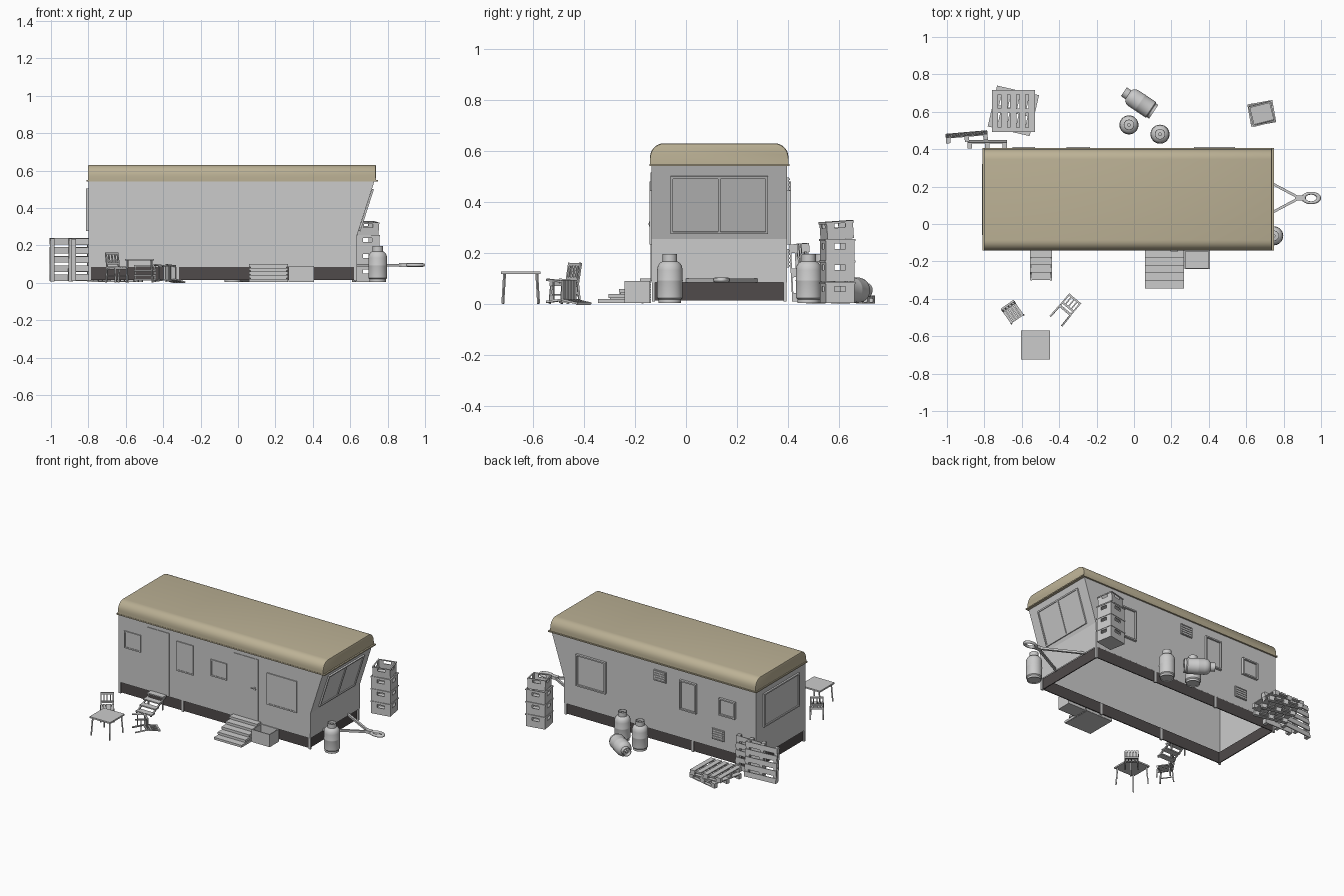
import bpy, bmesh, math
from mathutils import Matrix, Vector, Euler

if "Cube" in bpy.data.objects:
    bpy.data.objects.remove(bpy.data.objects["Cube"])

def material(name, col):
    m = bpy.data.materials.new(name)
    m.diffuse_color = (*col, 1)
    m.use_nodes = True
    m.node_tree.nodes["Principled BSDF"].inputs["Base Color"].default_value = m.diffuse_color
    return m

GREY = material("light grey", (0.6, 0.6, 0.6))
BEIGE = material("roof beige", (0.50, 0.44, 0.30))
DARK = material("dark skirt", (0.08, 0.07, 0.07))
T, RZ = Matrix.Translation, lambda d: Matrix.Rotation(math.radians(d), 4, 'Z')
RX = lambda d: Matrix.Rotation(math.radians(d), 4, 'X')

def finish(name, bm, mat, M=Matrix(), smooth=None):
    me = bpy.data.meshes.new(name)
    bmesh.ops.recalc_face_normals(bm, faces=bm.faces)
    bm.to_mesh(me)
    bm.free()
    me.materials.append(mat)
    ob = bpy.data.objects.new(name, me)
    bpy.context.collection.objects.link(ob)
    ob.matrix_world = M
    if smooth:
        bpy.ops.object.select_all(action='DESELECT')
        ob.select_set(True)
        bpy.context.view_layer.objects.active = ob
        bpy.ops.object.shade_smooth_by_angle(angle=math.radians(smooth))
    return ob

def add_box(bm, x0, x1, y0, y1, z0, z1):
    M = T(((x0 + x1) / 2, (y0 + y1) / 2, (z0 + z1) / 2)) @ Matrix.Diagonal((x1 - x0, y1 - y0, z1 - z0, 1))
    return bmesh.ops.create_cube(bm, size=1, matrix=M)['verts']

def add_beam(bm, a, b, w):
    a, b = Vector(a), Vector(b)
    M = T((a + b) / 2) @ (b - a).to_track_quat('Z', 'Y').to_matrix().to_4x4()
    bmesh.ops.create_cube(bm, size=1, matrix=M @ Matrix.Diagonal((w, w, (b - a).length, 1)))

def boxes(name, items, mat=GREY, M=Matrix(), beams=()):
    bm = bmesh.new()
    for it in items:
        add_box(bm, *it)
    for a, b, w in beams:
        add_beam(bm, a, b, w)
    return finish(name, bm, mat, M)

# caravan shell, open underneath, with a raked front end
Y0, Y1 = -0.135, 0.395
prof = [(-0.80, 0.085), (0.635, 0.085), (0.637, 0.255), (0.73, 0.545), (-0.80, 0.545)]
bm = bmesh.new()
rows = [[bm.verts.new((x, y, z)) for x, z in prof] for y in (Y0, Y1)]
for r in rows:
    bm.faces.new(r)
for i in (1, 2, 4):
    j = (i + 1) % 5
    bm.faces.new((rows[0][i], rows[0][j], rows[1][j], rows[1][i]))
finish("caravan_body", bm, GREY)

# roof with large rounding along its length, small rounding at the ends
bm = bmesh.new()
add_box(bm, -0.803, 0.738, -0.141, 0.401, 0.545, 0.63)
top = lambda e: all(v.co.z > 0.62 for v in e.verts)
long_e = [e for e in bm.edges if top(e) and abs(e.verts[0].co.x - e.verts[1].co.x) > 1]
bmesh.ops.bevel(bm, geom=long_e, offset=0.055, segments=7, profile=0.5, affect='EDGES')
end_e = [e for e in bm.edges if e.calc_length() > 0.001 and all(v.co.z > 0.55 for v in e.verts)
         and abs(e.verts[0].co.x - e.verts[1].co.x) < 0.01]
bmesh.ops.bevel(bm, geom=end_e, offset=0.008, segments=2, profile=0.5, affect='EDGES')
finish("roof", bm, BEIGE, smooth=35)
boxes("roof_lip", [(-0.81, 0.748, -0.143, 0.406, 0.541, 0.549)], BEIGE)

# skirt and support posts
boxes("skirt", [(-0.79, 0.625, -0.128, -0.122, 0.015, 0.09), (-0.79, 0.625, 0.382, 0.388, 0.015, 0.09),
                (-0.79, -0.784, -0.128, 0.388, 0.015, 0.09), (0.619, 0.625, -0.128, 0.388, 0.015, 0.09)], DARK)
boxes("support_posts", [(x, x + 0.015, y, y + 0.012, 0.01, 0.09)
                        for x in (-0.80, -0.33, 0.15, 0.62) for y in (-0.133, 0.381)])

# windows: frame bars around a thin pane; local z points outward
def window(name, cx, cy, cz, w, h, turn, d=0.015, tilt=0, mullion=False):
    a, b, f = w / 2, h / 2, 0.009
    items = [(-a, a, -b, -b + f, 0, d), (-a, a, b - f, b, 0, d),
             (-a, -a + f, -b, b, 0, d), (a - f, a, -b, b, 0, d)]
    if mullion:
        items.append((-f / 2, f / 2, -b, b, 0, d))
    items.append((-a + f, a - f, -b + f, b - f, 0.001, 0.004))
    boxes(name, items, GREY, T((cx, cy, cz)) @ RZ(turn) @ RX(90 + tilt))

for i, (x0, x1, z0, z1) in enumerate([(-0.755, -0.632, 0.33, 0.445), (-0.36, -0.237, 0.28, 0.48),
                                      (-0.108, 0.014, 0.313, 0.425), (0.314, 0.538, 0.233, 0.446)]):
    window(f"front_window_{i}", (x0 + x1) / 2, Y0, (z0 + z1) / 2, x1 - x0, z1 - z0, 0, 0.007)
for i, (x0, x1, z0, z1) in enumerate([(-0.65, -0.53, 0.32, 0.435), (-0.36, -0.235, 0.28, 0.48),
                                      (0.32, 0.54, 0.233, 0.446)]):
    window(f"back_window_{i}", (x0 + x1) / 2, Y1, (z0 + z1) / 2, x1 - x0, z1 - z0, 180, 0.016)
window("raked_window", 0.681, 0.13, 0.39, 0.38, 0.236, 90, 0.01, 17.8, True)
window("rear_window", -0.80, 0.13, 0.39, 0.38, 0.225, -90, 0.012)

# doors, handles and wall vents
for n, x0, x1, hx in (("main", 0.068, 0.248, 0.215), ("second", -0.58, -0.42, -0.45)):
    boxes(n + "_door", [(x0, x1, Y0 - 0.004, Y0 + 0.002, 0.09, 0.515)])
    if n == "main":
        boxes("door_handle", [(hx - 0.02, hx + 0.02, Y0 - 0.012, Y0 - 0.008, 0.311, 0.317),
                              (hx + 0.006, hx + 0.013, Y0 - 0.01, Y0, 0.304, 0.324)])
for n, x, z in (("upper", -0.085, 0.46), ("lower", -0.52, 0.18)):
    boxes(n + "_vent", [(x - 0.045, x + 0.045, Y1, Y1 + 0.008, z - 0.036, z + 0.036)]
          + [(x - 0.04, x + 0.04, Y1, Y1 + 0.012, z + k * 0.015 - 0.003, z + k * 0.015 + 0.003) for k in (-2, -1, 0, 1, 2)])

# tow hitch
boxes("hitch_arms", [(0.86, 0.905, 0.125, 0.153, 0.085, 0.105)],
      beams=[((0.62, 0.139 + s * 0.14, 0.093), (0.885, 0.139, 0.093), 0.014) for s in (-1, 1)])
bpy.ops.mesh.primitive_torus_add(location=(0.947, 0.139, 0.095), major_radius=0.04, minor_radius=0.012,
                                 major_segments=24, minor_segments=8)
ring = bpy.context.object
ring.name, ring.scale = "hitch_ring", (1.02, 0.64, 0.8)
ring.data.materials.append(GREY)
bpy.ops.object.shade_smooth_by_angle(angle=math.radians(60))

# solid main steps, box beside them, open second steps
boxes("main_steps", [(0.06, 0.267, -0.139 - 0.041 * (i + 1), -0.137, 0.005 + 0.02 * (4 - i), 0.02 + 0.02 * (4 - i)) for i in range(5)]
      + [(0.068, 0.259, -0.139 - 0.041 * (i + 1) + 0.006, -0.139, 0.004, 0.01 + 0.02 * (4 - i)) for i in range(5)])
boxes("step_side_box", [(0.27, 0.405, -0.24, -0.14, 0.005, 0.012), (0.27, 0.405, -0.24, -0.234, 0.005, 0.09),
                        (0.27, 0.405, -0.146, -0.14, 0.005, 0.09), (0.27, 0.276, -0.24, -0.14, 0.005, 0.09),
                        (0.399, 0.405, -0.24, -0.14, 0.005, 0.09)])
boxes("second_steps", [(-0.556, -0.438, -0.14 - 0.04 * (i + 1), -0.14 - 0.04 * i, 0.086 - 0.025 * i, 0.094 - 0.025 * i) for i in range(4)]
      + [(x - 0.004, x + 0.004, -0.175, -0.167, 0.003, 0.09) for x in (-0.55, -0.444)],
      beams=[((x, -0.30, 0.008), (x, -0.14, 0.085), 0.009) for x in (-0.55, -0.444)])

# gas bottles: lathed body, hollow valve guard
def gas_bottle(name, M):
    pts = [(0, 0.006), (0.041, 0.006), (0.041, 0), (0.044, 0), (0.044, 0.014), (0.05, 0.02), (0.05, 0.085), (0.051, 0.088),
           (0.05, 0.091), (0.05, 0.128), (0.047, 0.145), (0.039, 0.157), (0.028, 0.163), (0.028, 0.192),
           (0.025, 0.192), (0.025, 0.164), (0.009, 0.166), (0.009, 0.185), (0, 0.185)]
    bm = bmesh.new()
    vs = [bm.verts.new((r, 0, z)) for r, z in pts]
    es = [bm.edges.new(p) for p in zip(vs, vs[1:])]
    bmesh.ops.spin(bm, geom=vs + es, cent=(0, 0, 0), axis=(0, 0, 1), angle=math.tau, steps=28)
    bmesh.ops.remove_doubles(bm, verts=bm.verts, dist=0.0003)
    finish(name, bm, GREY, M, 40)

gas_bottle("front_gas_bottle", T((0.747, -0.063, 0.005)))
gas_bottle("back_gas_bottle_a", T((-0.027, 0.53, 0.005)))
gas_bottle("back_gas_bottle_b", T((0.139, 0.48, 0.005)))
gas_bottle("fallen_gas_bottle", T((0.105, 0.60, 0.055)) @ RZ(146) @ Matrix.Rotation(math.pi / 2, 4, 'Y'))

# crates with hand holes
def crate(name, M, a=0.065, b=0.057, h=0.083, t=0.005):
    items = [(-a, a, -b, b, 0, t)]
    for s in (-1, 1):
        ys, xs = sorted((s * b, s * (b - t))), sorted((s * a, s * (a - t)))
        for z0, z1 in ((0, 0.045), (0.066, h)):
            items += [(-a, a, *ys, z0, z1), (*xs, -b, b, z0, z1)]
        for q in (-1, 1):
            items += [(*sorted((q * a, q * 0.025)), *ys, 0.045, 0.066), (*xs, *sorted((q * b, q * 0.022)), 0.045, 0.066)]
        rim = 0.003
        items += [(-a - rim, a + rim, *sorted((s * b, s * (b + rim))), h - 0.008, h),
                  (*sorted((s * a, s * (a + rim))), -b, b, h - 0.008, h)]
    boxes(name, items, GREY, M)

for i in range(3):
    crate(f"stacked_crate_{i}", T((0.683, 0.592, 0.004 + 0.084 * i)) @ RZ(10))
crate("top_crate", T((0.683, 0.592, 0.255)) @ RZ(14) @ RX(4), 0.058, 0.053, 0.07)

# pallets
def pallet(name, M, a=0.115, b=0.112):
    w = 0.017
    items = [(-a + k * (2 * a - 2 * w) / 4, -a + k * (2 * a - 2 * w) / 4 + 2 * w, -b, b, 0.026, 0.032) for k in range(5)]
    items += [(-a, a, y - 0.012, y + 0.012, 0.020, 0.026) for y in (-b + 0.012, 0, b - 0.012)]
    items += [(x - w, x + w, y - 0.012, y + 0.012, 0.006, 0.020) for x in (-a + w, 0, a - w) for y in (-b + 0.012, 0, b - 0.012)]
    items += [(-a, a, y - 0.012, y + 0.012, 0, 0.006) for y in (-b + 0.012, 0, b - 0.012)]
    boxes(name, items, GREY, M)

STAND = Matrix(((0, 1, 0), (0, 0, 1), (1, 0, 0))).to_4x4()
pallet("lying_pallet_lower", T((-0.645, 0.605, 0.003)) @ RZ(-13))
pallet("lying_pallet_upper", T((-0.645, 0.605, 0.036)) @ RX(1))
pallet("leaning_pallet_outer", T((-0.893, 0.45, 0.122)) @ RZ(5) @ RX(5) @ STAND)
pallet("leaning_pallet_inner", T((-0.785, 0.410, 0.122)) @ RX(3) @ STAND, 0.112, 0.105)

# table
boxes("table", [(-0.604, -0.45, -0.725, -0.57, 0.118, 0.128)],
      beams=[((-0.527 + sx * 0.07, -0.647 + sy * 0.07, 0.002), (-0.527 + sx * 0.063, -0.647 + sy * 0.063, 0.12), 0.008)
             for sx in (-1, 1) for sy in (-1, 1)])

# slatted chairs, one upright and one tipped onto its back
def chair(name, M):
    items = [(-0.042 + k * 0.0172, -0.042 + k * 0.0172 + 0.0145, -0.042, 0.04, 0.078, 0.084) for k in range(5)]
    items += [(-0.042, 0.042, -0.042, -0.034, 0.070, 0.079), (-0.042, 0.042, 0.033, 0.04, 0.070, 0.079)]
    beams = []
    for s in (-1, 1):
        beams += [((s * 0.04, -0.043, 0), (s * 0.038, -0.036, 0.08), 0.008),
                  ((s * 0.04, 0.044, 0), (s * 0.038, 0.036, 0.08), 0.008),
                  ((s * 0.038, 0.036, 0.08), (s * 0.038, 0.05, 0.16), 0.008),
                  ((s * 0.039, -0.04, 0.035), (s * 0.039, 0.04, 0.035), 0.005)]
    beams += [((-0.038, y, z), (0.038, y, z), 0.011) for y, z in ((0.05, 0.154), (0.039, 0.1))]
    beams += [((x, 0.039, 0.1), (x, 0.05, 0.154), 0.007) for x in (-0.02, 0, 0.02)]
    boxes(name, items, GREY, M, beams)

chair("upright_chair", T((-0.647, -0.475, 0.002)) @ RZ(35))
chair("tipped_chair", T((-0.417, -0.52, 0.053)) @ RZ(-40) @ RX(-90))
